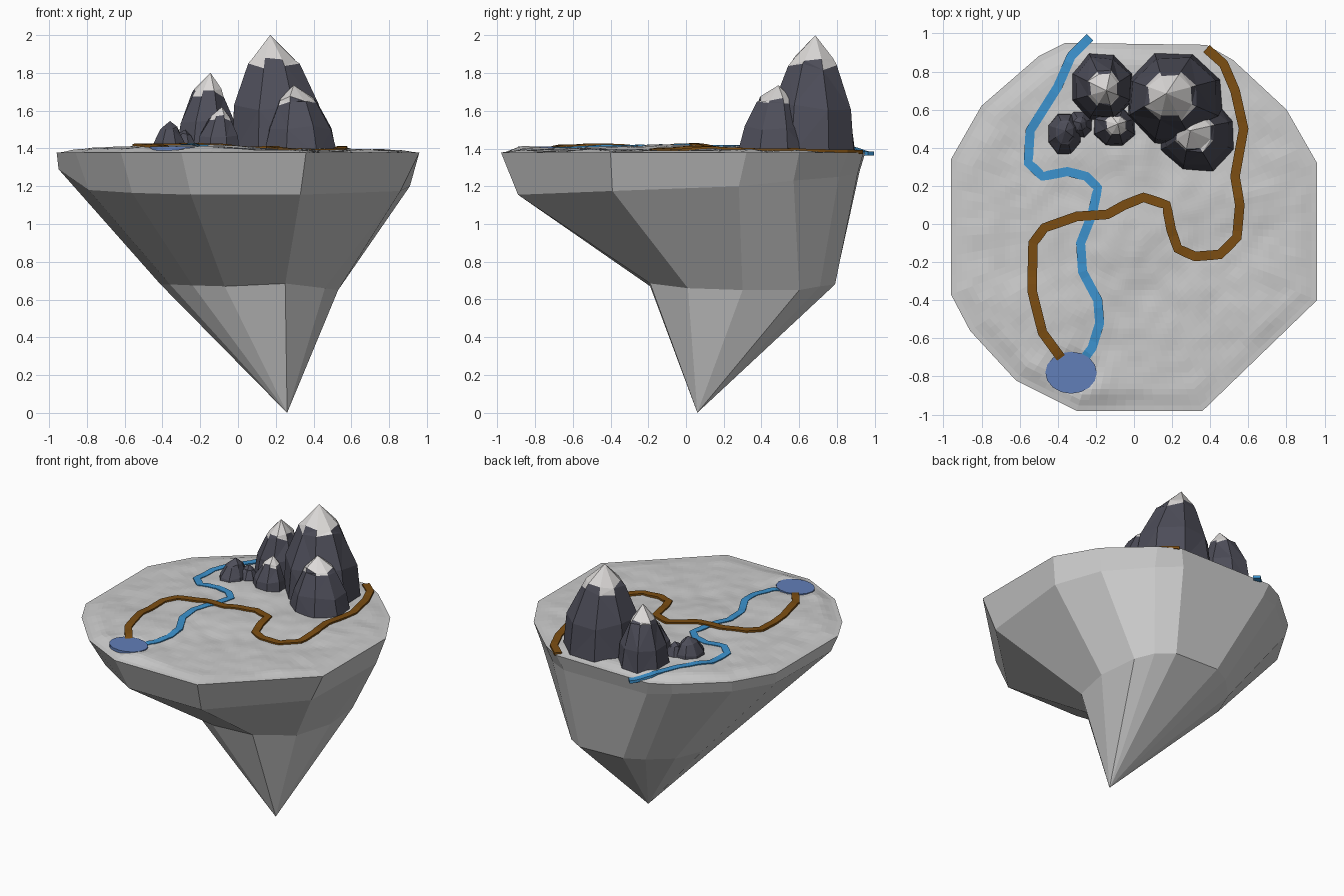
import bpy, bmesh, math, random
from mathutils import Vector, noise

if "Cube" in bpy.data.objects:
    bpy.data.objects.remove(bpy.data.objects["Cube"])

random.seed(4)


def material(name, rgb):
    m = bpy.data.materials.new(name)
    m.diffuse_color = (*rgb, 1)
    m.use_nodes = True
    m.node_tree.nodes["Principled BSDF"].inputs["Base Color"].default_value = m.diffuse_color
    return m


def make(name, bm, mats=()):
    bmesh.ops.recalc_face_normals(bm, faces=bm.faces)
    me = bpy.data.meshes.new(name)
    bm.to_mesh(me)
    bm.free()
    ob = bpy.data.objects.new(name, me)
    bpy.context.collection.objects.link(ob)
    for m in mats:
        me.materials.append(m)
    return ob


def bridge(bm, a, b):
    n = len(a)
    return [bm.faces.new((a[i], a[(i + 1) % n], b[(i + 1) % n], b[i])) for i in range(n)]


# Floating rock: rim, shoulder and waist outlines, then a tip
rim = [(-.30, -.98), (.36, -.98), (.96, -.40), (.96, .32), (.80, .60), (.52, .86), (.38, .94),
       (-.36, .95), (-.50, .88), (-.80, .62), (-.96, .34), (-.96, -.37), (-.86, -.56), (-.62, -.82)]
shoulder = [(-.25, -.89, 1.155), (.33, -.89, 1.155), (.86, -.39, 1.175), (.91, .28, 1.2),
            (.76, .57, 1.23), (.50, .81, 1.25), (.34, .91, 1.27), (-.33, .92, 1.28),
            (-.49, .86, 1.3), (-.79, .60, 1.3), (-.95, .33, 1.3), (-.95, -.30, 1.29),
            (-.79, -.50, 1.18), (-.56, -.71, 1.165)]
waist = [(-.07, -.19, .67), (.25, -.19, .685), (.46, .01, .66), (.53, .30, .65), (.50, .60, .65),
         (.42, .71, .67), (.30, .79, .68), (-.05, .79, .69), (-.18, .72, .69), (-.32, .58, .68),
         (-.40, .38, .68), (-.41, .12, .68), (-.36, -.02, .68), (-.24, -.12, .675)]
bm = bmesh.new()
rings = [[bm.verts.new(p) for p in ring]
         for ring in ([(x, y, 1.378) for x, y in rim], shoulder, waist)]
bridge(bm, rings[0], rings[1])
bridge(bm, rings[1], rings[2])
tip = bm.verts.new((.26, .06, 0))
for i in range(14):
    bm.faces.new((rings[2][i], rings[2][(i + 1) % 14], tip))
make("rock_underside", bm)


# Ground height: gentle bumps fading out at the rim, with a hollow for the pond
def edge_distance(x, y):
    d = 9
    for (ax, ay), (bx, by) in zip(rim, rim[1:] + rim[:1]):
        ex, ey = bx - ax, by - ay
        d = min(d, (ex * (y - ay) - ey * (x - ax)) / math.hypot(ex, ey))
    return d


def ground(x, y):
    f = min(1, max(0, edge_distance(x, y) / .12))
    f = f * f * (3 - 2 * f)
    rise = .012 + .022 * math.exp(-((x + .35) / .35) ** 2) + .012 * math.exp(-(x * x + y * y) / .1)
    bumps = .013 * noise.noise((x * 3.5, y * 3.5, 2)) + .006 * noise.noise((x * 10, y * 10, 5))
    pond = math.exp(-(((x + .33) / .12) ** 2 + ((y + .78) / .10) ** 2) ** 2)
    return 1.378 + f * (max(.002, rise + bumps) - .028 * pond)


bm = bmesh.new()
outline = []
for a, b in zip(rim, rim[1:] + rim[:1]):
    a, b = Vector(a), Vector(b)
    n = max(2, round((b - a).length / .05))
    outline += [a.lerp(b, i / n) for i in range(n)]
steps = 34
mid = bm.verts.new((0, 0, ground(0, 0)))
prev = None
for k in range(1, steps + 1):
    ring = [bm.verts.new((p.x * k / steps, p.y * k / steps, ground(p.x * k / steps, p.y * k / steps)))
            for p in outline]
    if prev:
        bridge(bm, prev, ring)
    else:
        for i in range(len(ring)):
            bm.faces.new((mid, ring[i], ring[(i + 1) % len(ring)]))
    prev = ring
make("ground", bm)

# Mountains: faceted cones with a pale snow cap
dark = material("dark_stone", (.075, .075, .10))
snow = material("snow", (.72, .70, .69))


def mountain(name, x, y, top, rx, ry, cx, cy, cap=True):
    """Peak at x, y; base ellipse rx, ry centred on cx, cy."""
    bm = bmesh.new()
    n, base = 8, 1.36
    h = top - base
    prev = []
    for r, f in ((1, 0), (.87, .40), (.52, .74), (.44, .81)):
        ring = []
        for i in range(n):
            a = 2 * math.pi * (i + .5) / n
            s = r * random.uniform(.95, 1.06)
            px, py = x + (cx - x) * r, y + (cy - y) * r
            jag = 0 if f == 0 else random.uniform(-.035, .035) * h
            ring.append(bm.verts.new((px + rx * s * math.cos(a), py + ry * s * math.sin(a),
                                      base + f * h + jag)))
        if prev:
            faces = bridge(bm, prev, ring)
            if f > .8 and cap:
                for face in faces[::2]:
                    face.material_index = 1
        prev = ring
    apex = bm.verts.new((x, y, top))
    for i in range(n):
        face = bm.faces.new((prev[i], prev[(i + 1) % n], apex))
        face.material_index = 1 if cap else 0
    bmesh.ops.triangulate(bm, faces=[f for f in bm.faces if len(f.verts) == 4])
    make(name, bm, (dark, snow))


mountain("main_peak", .17, .685, 2.0, .27, .26, .21, .66)
mountain("west_peak", -.145, .70, 1.80, .175, .19, -.17, .72)
mountain("front_peak", .295, .49, 1.735, .21, .20, .335, .465)
mountain("small_peak", -.085, .525, 1.62, .12, .11, -.105, .51)
mountain("low_rock", -.36, .49, 1.545, .10, .125, -.365, .47, False)
mountain("low_rock_small", -.28, .53, 1.50, .08, .08, -.29, .52, False)


# River and road: ribbons draped on the ground
def ribbon(name, pts, width, lift, mat):
    pts = [Vector(p) for p in pts]
    path = []
    for a, b in zip(pts, pts[1:]):
        n = max(1, round((b - a).length / .035))
        path += [a.lerp(b, i / n) for i in range(n)]
    path.append(pts[-1])
    bm = bmesh.new()
    prev = None
    for i, p in enumerate(path):
        t = (path[min(i + 1, len(path) - 1)] - path[max(i - 1, 0)]).normalized()
        s = Vector((-t.y, t.x)) * width / 2
        z = max(ground(q.x, q.y) for q in (p, p + s, p - s)) + lift
        row = [bm.verts.new((q.x, q.y, z + dz))
               for q, dz in ((p - s, 0), (p + s, 0), (p + s, -.02), (p - s, -.02))]
        if prev:
            bridge(bm, prev, row)
        else:
            bm.faces.new(row)
        prev = row
    bm.faces.new(prev)
    make(name, bm, (mat,))


ribbon("river", [(-.23, .98), (-.33, .88), (-.40, .72), (-.545, .49), (-.555, .32), (-.48, .25),
                 (-.35, .275), (-.25, .25), (-.19, .19), (-.22, .05), (-.28, -.10), (-.27, -.25),
                 (-.19, -.40), (-.18, -.52), (-.22, -.65), (-.28, -.73)],
       .048, .005, material("river_blue", (.045, .29, .62)))
ribbon("road", [(-.37, -.72), (-.48, -.57), (-.535, -.35), (-.53, -.10), (-.47, -.02), (-.30, .04),
                (-.14, .05), (-.05, .10), (.05, .14), (.17, .10), (.195, -.03), (.23, -.13),
                (.32, -.17), (.45, -.16), (.54, -.07), (.555, .10), (.53, .25), (.575, .50),
                (.53, .70), (.47, .84), (.38, .92)],
       .05, .011, material("road_brown", (.20, .075, .006)))

# Pond: flat water disc
bm = bmesh.new()
bmesh.ops.create_cone(bm, cap_ends=True, segments=16, radius1=1, radius2=1, depth=.02)
for v in bm.verts:
    v.co = (-.33 + v.co.x * .135, -.78 + v.co.y * .11, 1.40 + v.co.z)
make("pond", bm, (material("pond_blue", (.12, .21, .48)),))
